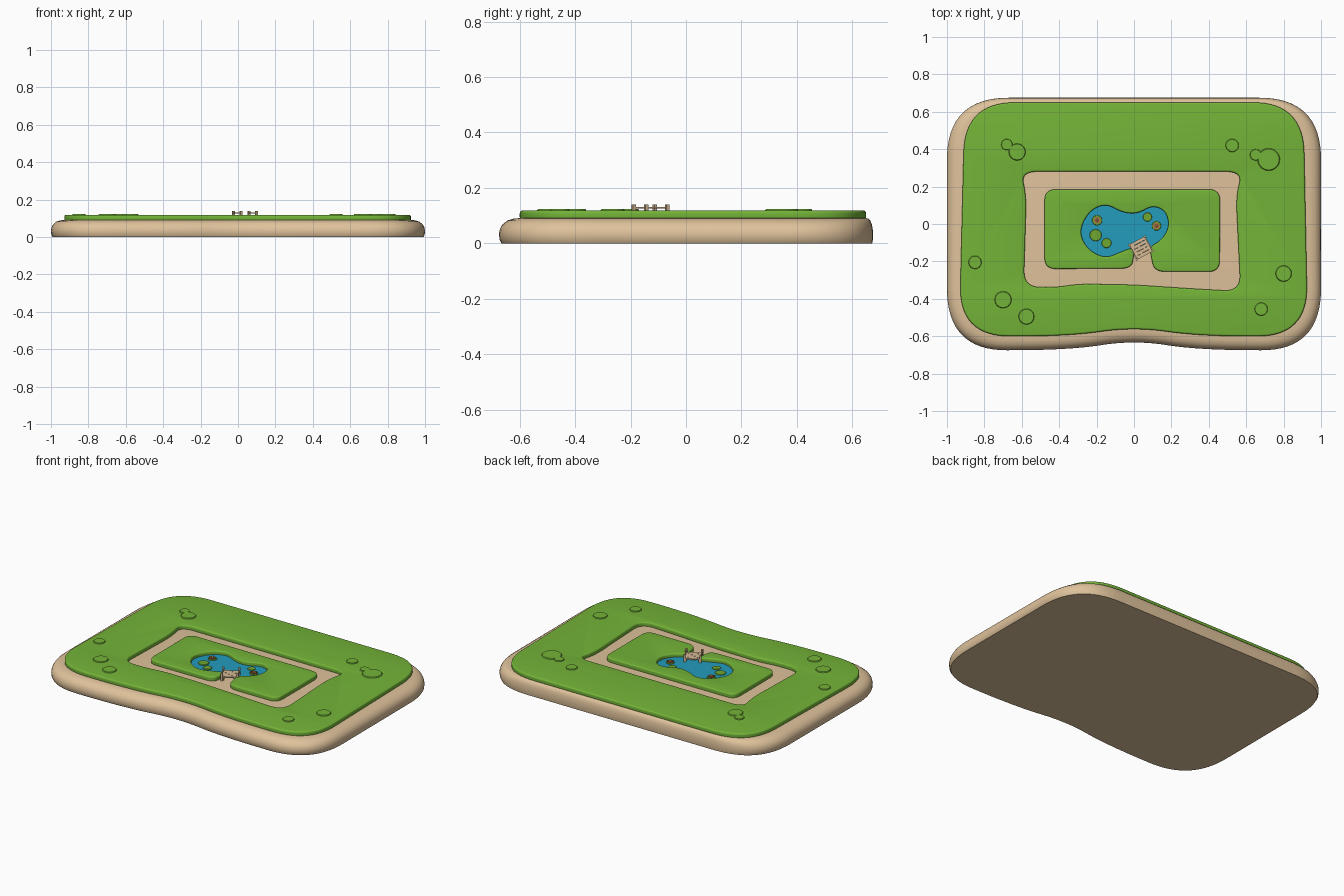
import bpy, bmesh, math
from mathutils import Vector, Matrix

if "Cube" in bpy.data.objects:
    bpy.data.objects.remove(bpy.data.objects["Cube"])


def mat(name, r, g, b):
    m = bpy.data.materials.new(name)
    lin = [((c / 255 + 0.055) / 1.055) ** 2.4 for c in (r, g, b)]
    m.diffuse_color = (*lin, 1)
    m.use_nodes = True
    m.node_tree.nodes["Principled BSDF"].inputs["Base Color"].default_value = m.diffuse_color
    return m


SAND = mat("sand", 223, 194, 155)
GRASS = mat("grass_green", 116, 180, 56)
WATER = mat("water_blue", 36, 156, 190)
WOOD = mat("pale_wood", 214, 185, 148)
PAD = mat("lily_pad_green", 112, 168, 48)
FLOWER = mat("flower_brown", 176, 104, 72)
CORE = mat("flower_core", 214, 178, 90)


def finish(name, mesh, material, smooth=True):
    ob = bpy.data.objects.new(name, mesh)
    bpy.context.collection.objects.link(ob)
    mesh.materials.clear()
    mesh.materials.append(material)
    if smooth:
        bpy.ops.object.select_all(action='DESELECT')
        ob.select_set(True)
        bpy.context.view_layer.objects.active = ob
        bpy.ops.object.shade_smooth_by_angle(angle=math.radians(40))
    return ob


def soft(points, r, n=10):
    """Closed outline with every corner rounded by a quadratic arc."""
    P = [Vector(p) for p in points]
    out = []
    for i, c in enumerate(P):
        a, b = P[i - 1], P[(i + 1) % len(P)]
        p0 = c + (a - c).normalized() * min(r, 0.49 * (a - c).length)
        p2 = c + (b - c).normalized() * min(r, 0.49 * (b - c).length)
        for k in range(n + 1):
            t = k / n
            out.append(p0 * (1 - t) ** 2 + c * (2 * t * (1 - t)) + p2 * t * t)
    return out


def loft(name, rings, material):
    """Closed solid through rings of equal point count."""
    bm = bmesh.new()
    loops = [[bm.verts.new(p) for p in ring] for ring in rings]
    n = len(loops[0])
    for lo, hi in zip(loops, loops[1:]):
        for i in range(n):
            j = (i + 1) % n
            bm.faces.new((lo[i], lo[j], hi[j], hi[i]))
    bm.faces.new(loops[0][::-1])
    bm.faces.new(loops[-1])
    bmesh.ops.recalc_face_normals(bm, faces=bm.faces)
    me = bpy.data.meshes.new(name)
    bm.to_mesh(me)
    bm.free()
    return finish(name, me, material)


def slab(name, outlines, z0, z1, bevel, material):
    """Filled slab with soft edges; outlines after the first are holes."""
    cu = bpy.data.curves.new(name + "_outline", 'CURVE')
    cu.dimensions, cu.fill_mode = '2D', 'BOTH'
    cu.bevel_depth, cu.bevel_resolution = bevel, 3
    cu.extrude, cu.offset = (z1 - z0) / 2 - bevel, -bevel
    for pts in outlines:
        sp = cu.splines.new('POLY')
        sp.points.add(len(pts) - 1)
        for q, p in zip(sp.points, pts):
            q.co = (p.x, p.y, 0, 1)
        sp.use_cyclic_u = True
    tmp = bpy.data.objects.new(name + "_outline", cu)
    bpy.context.collection.objects.link(tmp)
    dg = bpy.context.evaluated_depsgraph_get()
    me = bpy.data.meshes.new_from_object(tmp.evaluated_get(dg))
    bpy.data.objects.remove(tmp)
    me.transform(Matrix.Translation((0, 0, (z0 + z1) / 2)))
    bm = bmesh.new()
    bm.from_mesh(me)
    bmesh.ops.remove_doubles(bm, verts=bm.verts, dist=0.0002)
    bmesh.ops.recalc_face_normals(bm, faces=bm.faces)
    bm.to_mesh(me)
    bm.free()
    return finish(name, me, material)


def disc(name, x, y, z0, z1, r, material, top=0.93, sides=28, lobes=0):
    rings = []
    for s, z in ((1, z0), (1, z0 + 0.6 * (z1 - z0)), (top, z1)):
        ring = []
        for i in range(sides):
            a = 2 * math.pi * i / sides
            k = r * s * (1 + 0.25 * math.cos(lobes * a) if lobes else 1)
            ring.append((x + k * math.cos(a), y + k * math.sin(a), z))
        rings.append(ring)
    return loft(name, rings, material)


def box(name, center, size, frame, material):
    bm = bmesh.new()
    bmesh.ops.create_cube(bm, size=1, matrix=frame @ Matrix.Translation(center)
                          @ Matrix.Diagonal((*size, 1)))
    me = bpy.data.meshes.new(name)
    bm.to_mesh(me)
    bm.free()
    return finish(name, me, material, False)


# sand base, lofted from its own outline in to the lawn outline
base = soft([(-1, -0.675), (-0.35, -0.675), (0, -0.62), (0.35, -0.675),
             (1, -0.675), (1, 0.675), (-1, 0.675)], 0.33, 16)
lawn = soft([(-0.935, -0.60), (-0.35, -0.60), (0, -0.55), (0.35, -0.60),
             (0.93, -0.60), (0.905, 0.65), (-0.905, 0.65)], 0.27, 16)
profile = [(0.12, 0), (0.03, 0.012), (0, 0.034), (0.05, 0.052), (0.17, 0.068),
           (0.4, 0.082), (0.7, 0.089), (1.05, 0.091)]
loft("sand_base", [[(*a.lerp(b, f), z) for a, b in zip(base, lawn)]
                   for f, z in profile], SAND)

# outer lawn with the walkway cut out
walk = soft([(-0.605, 0.28), (0.58, 0.28), (0.545, 0.15), (0.57, -0.36),
             (0.3, -0.345), (0, -0.325), (-0.3, -0.32), (-0.42, -0.34),
             (-0.59, -0.335), (-0.575, 0.15)], 0.09)
slab("outer_lawn", [lawn, walk], 0.084, 0.118, 0.010, GRASS)

# inner lawn: one outline running in through the dock gap and round the pond
pond = [(0.085, -0.12), (0.15, -0.085), (0.19, -0.01), (0.17, 0.07), (0.10, 0.10),
        (0.02, 0.055), (-0.06, 0.06), (-0.15, 0.11), (-0.24, 0.07), (-0.295, -0.04),
        (-0.25, -0.135), (-0.155, -0.185), (-0.06, -0.145), (-0.005, -0.125)]
inner = soft([(-0.478, -0.24), (-0.478, 0.185), (0.46, 0.185), (0.458, -0.255),
              (0.11, -0.255), (0.09, -0.17)] + pond +
             [(0.0, -0.17), (-0.015, -0.238)], 0.06)
slab("inner_lawn", [inner], 0.084, 0.118, 0.008, GRASS)

# pond water
rim = soft(pond, 0.06)
mid = Vector((-0.05, -0.03))
loft("pond_water", [[(*(mid + (p - mid) * 1.04), z) for p in rim]
                    for z in (0.085, 0.095)], WATER)

# low round lawn patches
for i, (x, y, r) in enumerate([(-0.68, 0.425, 0.03), (-0.625, 0.385, 0.045),
                               (0.525, 0.42, 0.035), (0.72, 0.345, 0.06),
                               (0.65, 0.37, 0.03), (-0.85, -0.205, 0.035),
                               (-0.70, -0.405, 0.045), (-0.575, -0.495, 0.042),
                               (0.80, -0.265, 0.043), (0.68, -0.455, 0.035)]):
    disc(f"lawn_patch_{i + 1}", x, y, 0.112, 0.1235, r, GRASS)

# lily pads and flowers
for i, (x, y, r) in enumerate([(-0.205, -0.06, 0.032), (-0.147, -0.102, 0.026),
                               (0.072, 0.037, 0.024), (-0.197, 0.02, 0.027),
                               (0.12, -0.01, 0.025)]):
    disc(f"lily_pad_{i + 1}", x, y, 0.094, 0.099, r, PAD)
for i, (x, y) in enumerate([(-0.197, 0.02), (0.12, -0.01)]):
    disc(f"flower_{i + 1}", x, y, 0.098, 0.106, 0.017, FLOWER, 1.0, 48, 6)
    disc(f"flower_core_{i + 1}", x, y, 0.104, 0.109, 0.006, CORE, 0.7, 12)

# wooden dock: planks, posts and side rails
frame = Matrix.Translation((0.037, -0.128, 0)) @ Matrix.Rotation(math.radians(28), 4, 'Z')
for i in range(5):
    box(f"dock_plank_{i + 1}", (0, (i - 2) * 0.0185, 0.114), (0.098, 0.0175, 0.007),
        frame, WOOD)
for sx, side in ((-1, "left"), (1, "right")):
    box(f"dock_beam_{side}", (sx * 0.04, 0, 0.1), (0.009, 0.085, 0.022), frame, WOOD)
    box(f"dock_rail_{side}", (sx * 0.047, 0, 0.128), (0.006, 0.088, 0.006), frame, WOOD)
    for sy, end in ((-1, "front"), (1, "back")):
        box(f"dock_post_{side}_{end}", (sx * 0.047, sy * 0.043, 0.115),
            (0.012, 0.012, 0.05), frame, WOOD)
